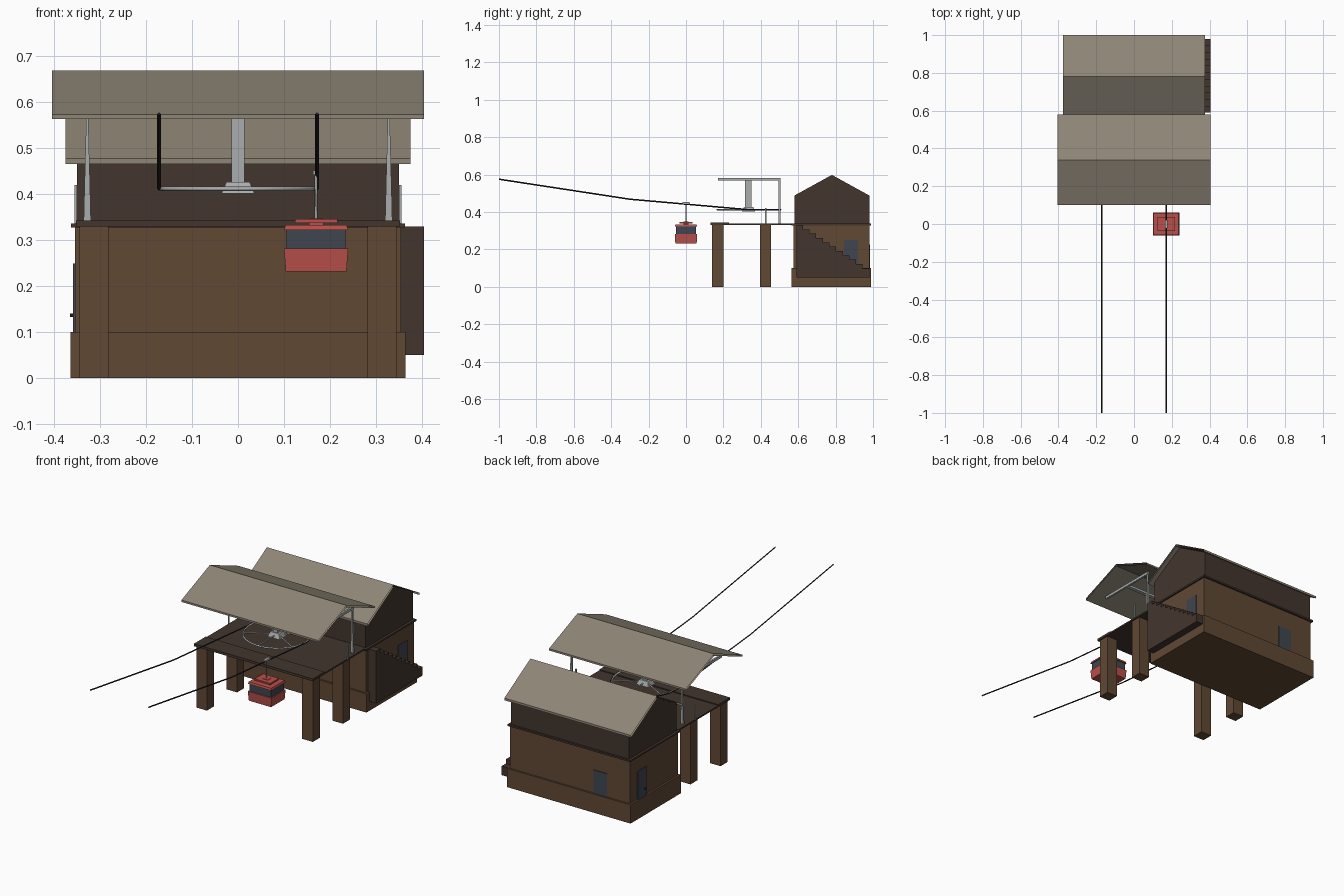
import bpy, bmesh, math
from mathutils import Vector

if "Cube" in bpy.data.objects:
    bpy.data.objects.remove(bpy.data.objects["Cube"])


def mat(name, r, g, b):
    m = bpy.data.materials.new(name)
    m.diffuse_color = (r, g, b, 1)
    m.use_nodes = True
    m.node_tree.nodes["Principled BSDF"].inputs["Base Color"].default_value = m.diffuse_color
    return m


WOOD = mat("wood", .115, .065, .034)
DARK = mat("dark_wood", .055, .036, .027)
ROOF = mat("roof_sheet", .27, .235, .18)
METAL = mat("metal", .40, .42, .42)
RED = mat("red_paint", .48, .08, .07)
GLASS = mat("glass", .05, .06, .08)
BLACK = mat("cable_black", .015, .015, .015)


def finish(name, bm, m):
    bmesh.ops.recalc_face_normals(bm, faces=bm.faces)
    me = bpy.data.meshes.new(name)
    bm.to_mesh(me)
    bm.free()
    me.materials.append(m)
    ob = bpy.data.objects.new(name, me)
    bpy.context.collection.objects.link(ob)
    return ob


def box(name, x0, x1, y0, y1, z0, z1, m, top=(1, 1)):
    """Box by limits; top scales the upper face in x and y."""
    bm = bmesh.new()
    bmesh.ops.create_cube(bm, size=1)
    for v in bm.verts:
        k = top if v.co.z > 0 else (1, 1)
        v.co = Vector(((x0 + x1) / 2 + v.co.x * (x1 - x0) * k[0],
                       (y0 + y1) / 2 + v.co.y * (y1 - y0) * k[1],
                       z0 if v.co.z < 0 else z1))
    return finish(name, bm, m)


def extrude_x(name, yz, x0, x1, m, ends=True):
    """Extrude a y-z profile along x."""
    bm = bmesh.new()
    a = [bm.verts.new((x0, y, z)) for y, z in yz]
    b = [bm.verts.new((x1, y, z)) for y, z in yz]
    for i in range(len(yz)):
        j = (i + 1) % len(yz)
        bm.faces.new((a[i], a[j], b[j], b[i]))
    if ends:
        bm.faces.new(a)
        bm.faces.new(b[::-1])
    return finish(name, bm, m)


def tube(name, pts, r, m, cyclic=False):
    cu = bpy.data.curves.new(name, 'CURVE')
    cu.dimensions = '3D'
    cu.bevel_depth = r
    cu.bevel_resolution = 0
    cu.use_fill_caps = True
    sp = cu.splines.new('POLY')
    sp.points.add(len(pts) - 1)
    for p, c in zip(sp.points, pts):
        p.co = (*c, 1)
    sp.use_cyclic_u = cyclic
    cu.materials.append(m)
    ob = bpy.data.objects.new(name, cu)
    bpy.context.collection.objects.link(ob)
    return ob


def gable_roof(name, hw, yc, hy, ridge, eave, t):
    extrude_x(name, [(yc - hy, eave), (yc, ridge), (yc + hy, eave),
                     (yc + hy, eave - t), (yc, ridge - t), (yc - hy, eave - t)],
              -hw, hw, ROOF, ends=False)


# station house
box("house_base", -.365, .365, .565, .99, 0, .10, WOOD)
box("house_lower_walls", -.355, .355, .575, .98, .10, .33, WOOD)
box("floor_ledge", -.363, .363, .565, .99, .328, .337, DARK)
extrude_x("house_upper_walls", [(.58, .335), (.58, .488), (.78, .598), (.98, .488), (.98, .335)],
          -.35, .35, DARK)
gable_roof("house_roof", .375, .78, .22, .605, .478, .012)

# doors and window
for s, side in ((1, "right"), (-1, "left")):
    xs = sorted((s * .35, s * .359))
    box(side + "_door", *xs, .845, .92, .10, .25, GLASS)
    xs = sorted((s * .355, s * .366))
    box(side + "_door_handle", *xs, .855, .862, .133, .141, BLACK)
box("back_door", -.22, -.14, .975, .984, .10, .225, GLASS)

# side stairs
n = 11
y0, y1, z0, z1 = .59, .98, .075, .33
steps = [(y1, .05), (y0, .05)]
for i in range(n):
    z = z1 - (z1 - z0) * i / n
    steps += [(y0 + (y1 - y0) * i / n, z), (y0 + (y1 - y0) * (i + 1) / n, z)]
extrude_x("side_stairs", steps, .354, .405, DARK)

# boarding deck and pillars
box("boarding_deck", -.352, .352, .13, .57, .330, .338, DARK)
box("deck_front_board", -.352, .352, .13, .23, .337, .343, DARK)
for sx in (-1, 1):
    xs = sorted((sx * .282, sx * .345))
    for k, (a, b) in enumerate(((.14, .20), (.395, .455))):
        box("deck_pillar", *xs, a, b, 0, .331, WOOD)
    # roof supports and guard posts
    x = sx * .328
    box("roof_post", x - .008, x + .008, .494, .504, .337, .58, METAL, (.25, 1))
    box("roof_arm", x - .005, x + .005, .17, .504, .568, .582, METAL)
    box("guard_post", sx * .353 - .003, sx * .353 + .003, .422, .43, .337, .42, METAL)
gable_roof("deck_roof", .405, .34, .24, .67, .574, .01)
box("cross_beam", -.328, .328, .322, .342, .57, .582, METAL)

# drive wheel and its hanging shaft
C = Vector((0, .335, .412))
box("wheel_shaft", -.014, .014, .315, .35, .42, .575, METAL)
box("wheel_hub", -.036, .036, .30, .37, .402, .427, METAL, (.7, .7))
ring = [(C.x + .168 * math.cos(2 * math.pi * i / 24),
         C.y + .168 * math.sin(2 * math.pi * i / 24), C.z) for i in range(24)]
tube("wheel_rim", ring, .005, METAL, True)
for i in range(6):
    a = math.pi * (i + .5) / 3
    d = Vector((math.cos(a), math.sin(a), 0))
    tube("wheel_spoke", [C + d * .03, C + d * .166], .004, METAL)

# cable: one loop going round the wheel
arc = [(.172 * math.cos(math.pi * i / 12), .335 + .172 * math.sin(math.pi * i / 12), .412)
       for i in range(13)]
tube("haul_cable", [(.172, -1, .575), (.172, -.3, .468)] + arc
     + [(-.172, -.3, .468), (-.172, -1, .575)], .004, BLACK)

# gondola cabin
gx = .17


def cabin(name, hx, hy, za, zb, m, top=(1, 1)):
    box(name, gx - hx, gx + hx, -hy, hy, za, zb, m, top)


cabin("cabin_body", .066, .057, .232, .282, RED, (1.06, 1.05))
cabin("cabin_windows", .064, .054, .281, .326, GLASS)
cabin("cabin_roof", .070, .060, .322, .333, RED, (.95, .95))
cabin("cabin_roof_cap", .046, .036, .338, .346, RED)
cabin("cabin_hanger_neck", .016, .014, .333, .348, RED)
tube("cabin_hanger", [(gx, 0, .345), (gx, 0, .448)], .003, METAL)
cabin("cable_clamp", .007, .02, .442, .452, METAL)
